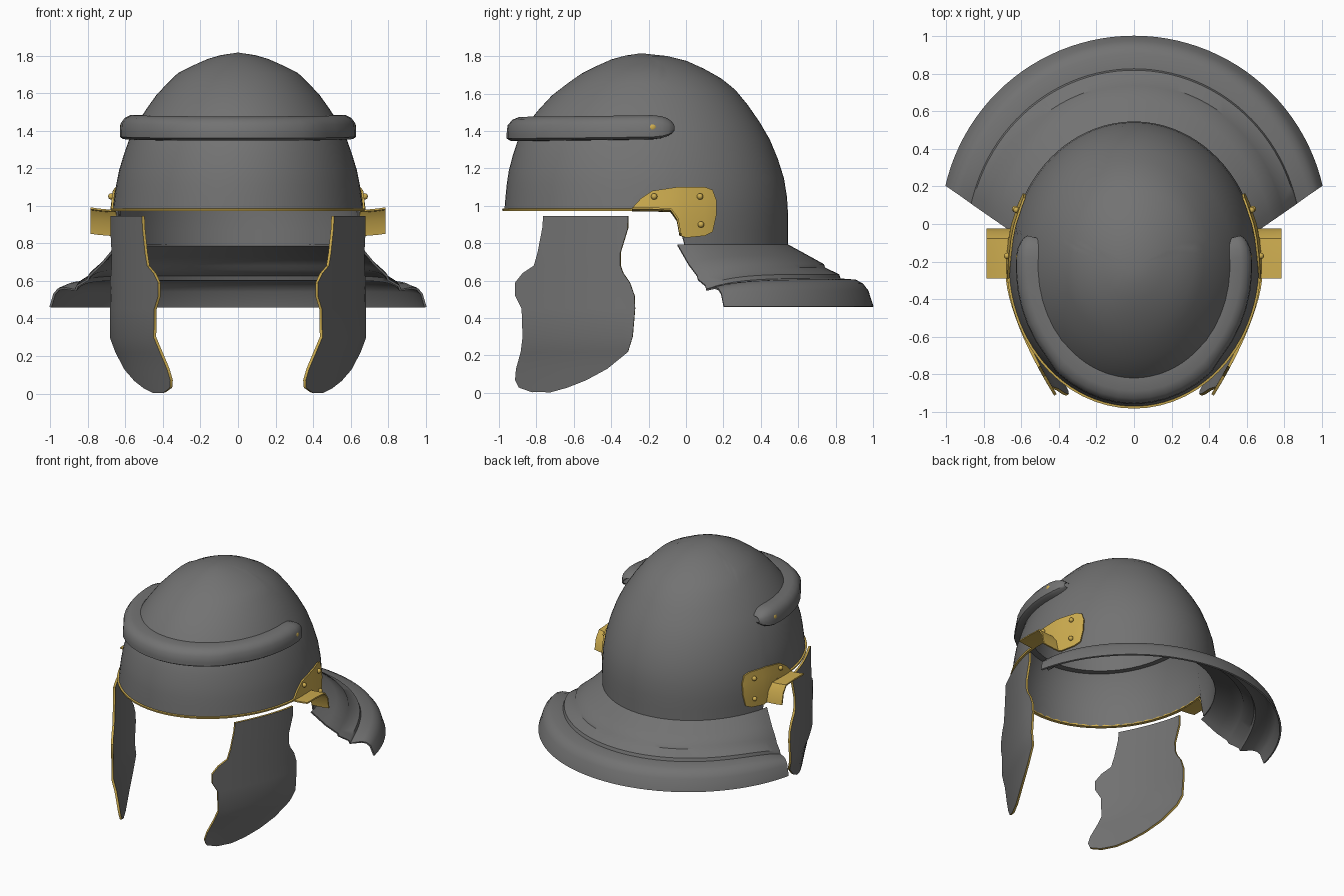
import bpy, bmesh
from math import sin, cos, radians, sqrt
from mathutils import Matrix

if "Cube" in bpy.data.objects:
    bpy.data.objects.remove(bpy.data.objects["Cube"])


def material(name, rgb):
    m = bpy.data.materials.new(name)
    m.use_nodes = True
    m.diffuse_color = (*rgb, 1)
    m.node_tree.nodes["Principled BSDF"].inputs["Base Color"].default_value = (*rgb, 1)
    return m


STEEL = material("dark steel", (0.17, 0.17, 0.17))
BRASS = material("brass", (0.62, 0.42, 0.08))


def finish(name, bm, mats, thick=0, mirror=False, rim=0):
    """Turn a bmesh into a smooth object, with optional shell thickness and mirroring."""
    bmesh.ops.remove_doubles(bm, verts=bm.verts[:], dist=0.0005)
    bmesh.ops.recalc_face_normals(bm, faces=bm.faces[:])
    me = bpy.data.meshes.new(name)
    bm.to_mesh(me)
    bm.free()
    for m in mats:
        me.materials.append(m)
    ob = bpy.data.objects.new(name, me)
    bpy.context.collection.objects.link(ob)
    if thick:
        s = ob.modifiers.new("shell", "SOLIDIFY")
        s.thickness, s.offset, s.material_offset_rim = thick, 0, rim
    if mirror:
        ob.modifiers.new("mirror", "MIRROR")
    bpy.ops.object.select_all(action="DESELECT")
    ob.select_set(True)
    bpy.context.view_layer.objects.active = ob
    bpy.ops.object.convert(target="MESH")
    bpy.ops.object.shade_smooth_by_angle(angle=radians(40))
    return ob


def grid(rows, closed=False):
    """Skin a list of equally long point rows."""
    bm = bmesh.new()
    vs = [[bm.verts.new(p) for p in r] for r in rows]
    n = len(rows[0])
    for a, b in zip(vs, vs[1:]):
        for i in range(n if closed else n - 1):
            j = (i + 1) % n
            bm.faces.new((a[i], a[j], b[j], b[i]))
    return bm


def lerp(a, b, t):
    return a + (b - a) * t


# Bowl profile: height, front y, back y, half width
PROFILE = [(0.79, -.97, .54, .66), (0.98, -.965, .54, .66), (1.1, -.955, .53, .645),
           (1.2, -.94, .505, .625), (1.34, -.9, .45, .58), (1.46, -.83, .38, .52),
           (1.6, -.7, .28, .42), (1.7, -.56, .155, .32), (1.77, -.42, .0, .18),
           (1.795, -.34, -.1, .1), (1.81, -.24, -.24, 0)]


def section(z):
    """Centre y, y radius and x radius of the bowl at a height."""
    for a, b in zip(PROFILE, PROFILE[1:]):
        if z <= b[0]:
            break
    t = min(1, (z - a[0]) / (b[0] - a[0]))
    f, k, w = (lerp(a[i], b[i], t) for i in (1, 2, 3))
    return (f + k) / 2, (k - f) / 2, w


def on_bowl(deg, z, out=0):
    c, ry, rx = section(z)
    a = radians(deg)
    return ((rx + out) * cos(a), c + (ry + out) * sin(a), z)


def bowl_x(y, z):
    c, ry, rx = section(z)
    return rx * sqrt(max(0, 1 - ((y - c) / ry) ** 2))


# Bowl: raised rim at the front, lower at the nape
TOP = PROFILE[-1][0]


def rim_z(deg):
    return 0.79 if 13 <= deg <= 167 else 0.98


fractions = [0, .08, .16, .25, .35, .45, .55, .64, .73, .81, .87, .92, .96, .985, 1]
bowl = grid([[on_bowl(d, lerp(rim_z(d), TOP, f)) for d in range(0, 360, 4)]
             for f in fractions], True)
finish("bowl", bowl, [STEEL], 0.012)

# Brass edging along the front rim
edge = [(-.006, -.006), (.016, -.008), (.018, .004), (-.006, .008)]
rows = []
for d in range(168, 373, 6):
    rows.append([(x, y, z + h) for o, h in edge for x, y, z in [on_bowl(d, .98, o)]])
finish("front_rim", grid(rows, True), [BRASS])

# Brow band: swept bulge with rounded ends
band = [(-.04, .065), (.03, .066), (.07, .05), (.095, .02), (.1, -.025), (.1, -.05),
        (.08, -.062), (-.02, -.066)]
rows = []
for d in [166, 167, 169, 172, 176] + list(range(182, 360, 8)) + [364, 368, 371, 373, 374]:
    u = min(1, (104.5 - abs(d - 270)) / 11)
    s = sqrt(1 - (1 - u) ** 2)
    row = []
    for o, h in band:
        x, y, z = on_bowl(d, 1.41, o * (.25 + .75 * s) * (1 if abs(d - 270) < 45 else .85))
        row.append((x, y, z + h * s + .01 * (abs(d - 270) / 100) ** 2))
    rows.append(row)
brow = grid(rows, True)
finish("brow_band", brow, [STEEL])

# Neck guard: stepped flare from the nape to a round outer edge
flare = [(0, .79), (.24, .73), (.42, .685), (.44, .665), (.6, .63), (.62, .607),
         (.8, .6), (.88, .58), (.94, .545), (1, .46)]
rows = []
for f, z in flare:
    row = []
    for i in range(49):
        d = lerp(13, 167, i / 48)
        x, y, _ = on_bowl(d, .79)
        a = radians(d)
        end = abs(i / 24 - 1) ** 8
        row.append((lerp(x, 1.025 * cos(a), f), lerp(y, -.028 + 1.025 * sin(a), f),
                    z - .06 * end * f * (1 - f) * 4))
    rows.append(row)
finish("neck_guard", grid(rows), [STEEL], 0.012)

# Cheek guards: height, front edge y, back edge y
CHEEK = [(.945, -.76, -.31), (.88, -.765, -.31), (.75, -.79, -.35), (.68, -.81, -.35),
         (.64, -.87, -.335), (.59, -.91, -.3), (.52, -.91, -.275), (.45, -.875, -.272),
         (.3, -.87, -.285), (.22, -.88, -.31), (.13, -.905, -.42), (.07, -.91, -.53),
         (.03, -.89, -.63), (.005, -.82, -.72)]


def cheek_x(y, z):
    bend = max(0, (-.28 - y) / .46) ** 1.5
    return .675 - .16 * bend - .08 * max(0, (.3 - z) / .3) ** .8


rows = [[(cheek_x(y, z), y, z) for y in [lerp(f, b, i / 10) for i in range(11)]]
        for z, f, b in CHEEK]
finish("cheek_guards", grid(rows), [STEEL, BRASS], 0.016, True, 1)

# Ear plates: y, top z, bottom z, laid over the bowl
EAR = [(-.29, .985, .975), (-.24, 1.04, .975), (-.18, 1.08, .975), (-.08, 1.095, .97),
       (-.045, 1.1, .92), (-.03, 1.1, .84), (0, 1.1, .83), (.1, 1.1, .84),
       (.14, 1.085, .86), (.16, 1.03, .95)]
rows = [[(bowl_x(y, z) + .014, y, z) for z in [lerp(t, b, i / 4) for i in range(5)]]
        for y, t, b in EAR]
finish("ear_plates", grid(rows), [BRASS], 0.012, True)

# Ear flanges: flared lip along the lower edge of each plate
rows = []
for y, _, z in EAR[:6]:
    x = bowl_x(y, z)
    rows.append([(lerp(x, .785, t), y, z + .012 * t * t) for t in (0, .35, .7, 1)])
finish("ear_flanges", grid(rows), [BRASS], 0.01, True)

# Rivets on the plates and brow band ends
rivets = bmesh.new()
for x, y, z, r in [(.6, -.18, 1.42, .03)] + [(bowl_x(y, z) + .025, y, z, .017)
                                            for y, z in ((-.17, 1.05), (.075, 1.05), (.08, .9))]:
    bmesh.ops.create_uvsphere(rivets, u_segments=14, v_segments=8, radius=r,
                              matrix=Matrix.Translation((x, y, z)))
finish("rivets", rivets, [BRASS], 0, True)
